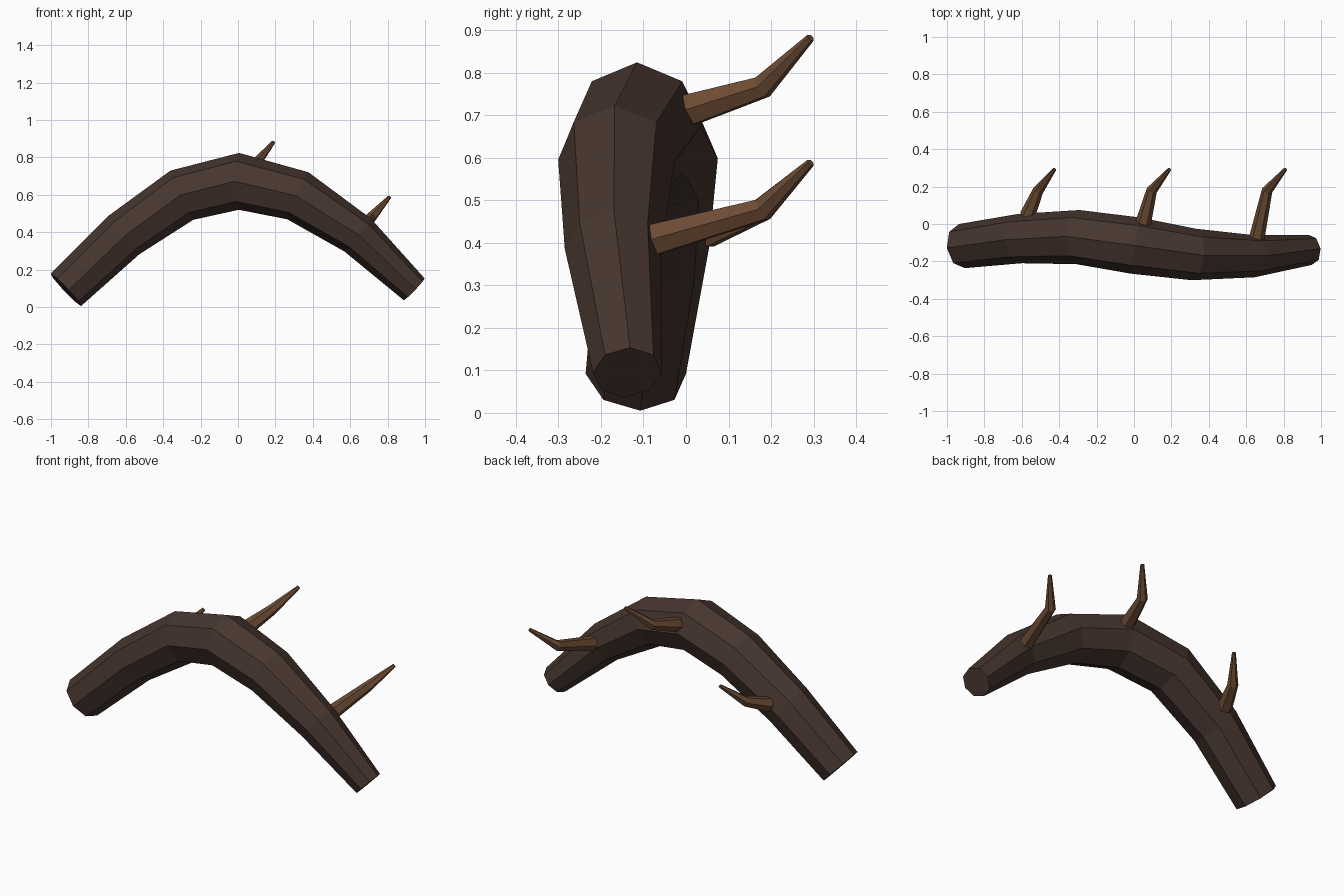
import bpy, bmesh, math
from mathutils import Vector

if "Cube" in bpy.data.objects:
    bpy.data.objects.remove(bpy.data.objects["Cube"])


def material(name, rgb):
    m = bpy.data.materials.new(name)
    m.diffuse_color = (*rgb, 1)
    m.use_nodes = True
    m.node_tree.nodes["Principled BSDF"].inputs["Base Color"].default_value = m.diffuse_color
    return m


bark = material("dark bark", (0.062, 0.036, 0.028))
thorn_wood = material("light brown thorn", (0.15, 0.070, 0.034))


def tube(name, path, sides, mat, ups=None):
    """Capped faceted tube through (x, y, z, radius) points, one vertex row on the side axis."""
    pts = [Vector(p[:3]) for p in path]
    bm = bmesh.new()
    rings = []
    for i, c in enumerate(pts):
        t = (pts[min(i + 1, len(pts) - 1)] - pts[max(i - 1, 0)]).normalized()
        up = Vector(ups[i]) if ups else Vector((0, 0, 1))
        side = t.cross(up).normalized()
        up = side.cross(t).normalized()
        r = path[i][3]
        rings.append([bm.verts.new(c + r * (math.cos(a) * side + math.sin(a) * up))
                      for a in (2 * math.pi * k / sides for k in range(sides))])
    for a, b in zip(rings, rings[1:]):
        for k in range(sides):
            n = (k + 1) % sides
            bm.faces.new((a[k], a[n], b[n], b[k]))
    bm.faces.new(rings[0])
    bm.faces.new(rings[-1])
    bmesh.ops.recalc_face_normals(bm, faces=bm.faces)
    me = bpy.data.meshes.new(name)
    bm.to_mesh(me)
    bm.free()
    me.materials.append(mat)
    ob = bpy.data.objects.new(name, me)
    bpy.context.collection.objects.link(ob)
    return ob


# Arched octagonal branch
tube("arched_branch", [
    (-0.92, -0.118, 0.092, 0.119),
    (-0.61, -0.078, 0.385, 0.132),
    (-0.30, -0.070, 0.598, 0.145),
    (0.005, -0.115, 0.672, 0.152),
    (0.32, -0.163, 0.595, 0.138),
    (0.64, -0.172, 0.385, 0.113),
    (0.942, -0.138, 0.095, 0.081),
], 8, bark)

# Three bent thorns on the back: base, bend and tip
thorns = [
    ((-0.57, 0.045, 0.425), (-0.512, 0.180, 0.478), (-0.425, 0.293, 0.588)),
    ((0.05, 0.008, 0.712), (0.095, 0.180, 0.766), (0.190, 0.293, 0.882)),
    ((0.655, -0.083, 0.405), (0.712, 0.180, 0.478), (0.810, 0.293, 0.588)),
]
for i, points in enumerate(thorns):
    tube(f"thorn_{i + 1}", [(*p, r) for p, r in zip(points, (0.042, 0.029, 0.010))],
         6, thorn_wood)
